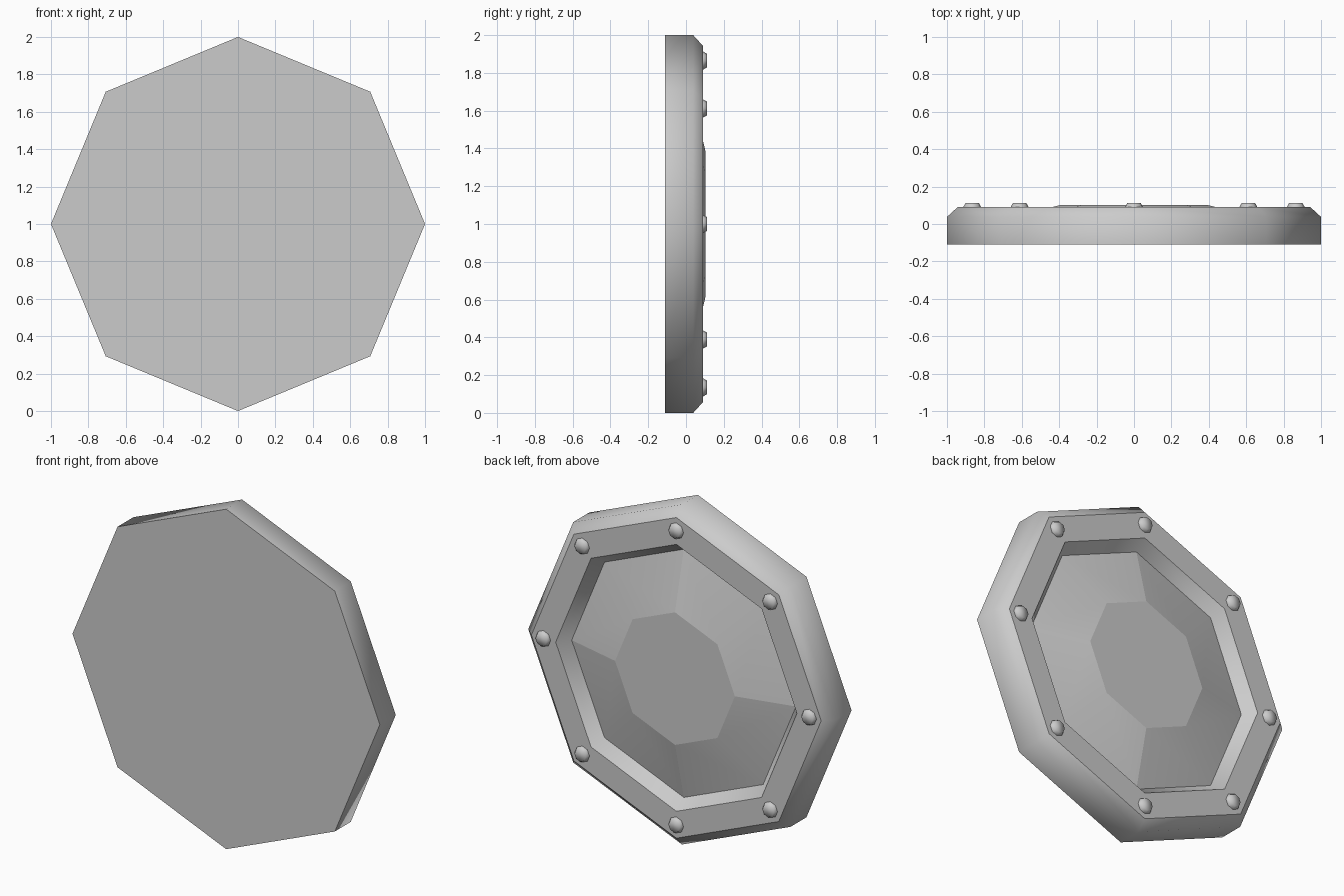
import bpy, bmesh
from math import cos, sin, pi

if "Cube" in bpy.data.objects:
    bpy.data.objects.remove(bpy.data.objects["Cube"])

N = 8  # everything is octagonal


def lathe(name, profile, sharp_rings=(), sharp_spokes=(), cap_start=False,
          cap_end=False, center=(0, 1)):
    """Revolve (radius, y) points around the y axis in N flat steps."""
    bm = bmesh.new()
    rings = [[bm.verts.new((center[0] + r * cos(2 * pi * k / N), y,
                            center[1] + r * sin(2 * pi * k / N)))
              for k in range(N)] for r, y in profile]
    for a, b in zip(rings, rings[1:]):
        for k in range(N):
            j = (k + 1) % N
            # outward winding: profile runs from front (-y) to back (+y)
            bm.faces.new((a[k], b[k], b[j], a[j]))
    if cap_start:
        bm.faces.new(rings[0])
    if cap_end:
        bm.faces.new(list(reversed(rings[-1])))
    for f in bm.faces:
        f.smooth = True
    for i in sharp_rings:
        for k in range(N):
            bm.edges.get((rings[i][k], rings[i][(k + 1) % N])).smooth = False
    for k in sharp_spokes:
        for a, b in zip(rings, rings[1:]):
            bm.edges.get((a[k], b[k])).smooth = False
    me = bpy.data.meshes.new(name)
    bm.to_mesh(me)
    bm.free()
    ob = bpy.data.objects.new(name, me)
    bpy.context.collection.objects.link(ob)
    return ob


# body: flat front, side wall, chamfer, flat rim and sloped recess wall
lathe("octagon_body",
      [(1.0, -0.11), (1.0, 0.038), (0.943, 0.09), (0.785, 0.09), (0.73, 0.02)],
      sharp_rings=(0, 2, 3), cap_start=True)

# raised faceted centre panel inside the recess
lathe("centre_panel", [(0.73, 0.02), (0.39, 0.102)],
      sharp_rings=(1,), sharp_spokes=(0, 2, 4, 6), cap_end=True)

# rivets on the rim, one per corner
for k in range(N):
    a = 2 * pi * k / N
    lathe(f"rivet_{k + 1}", [(0.047, 0.088), (0.047, 0.092), (0.036, 0.112)],
          cap_end=True, center=(0.865 * cos(a), 1 + 0.865 * sin(a)))
